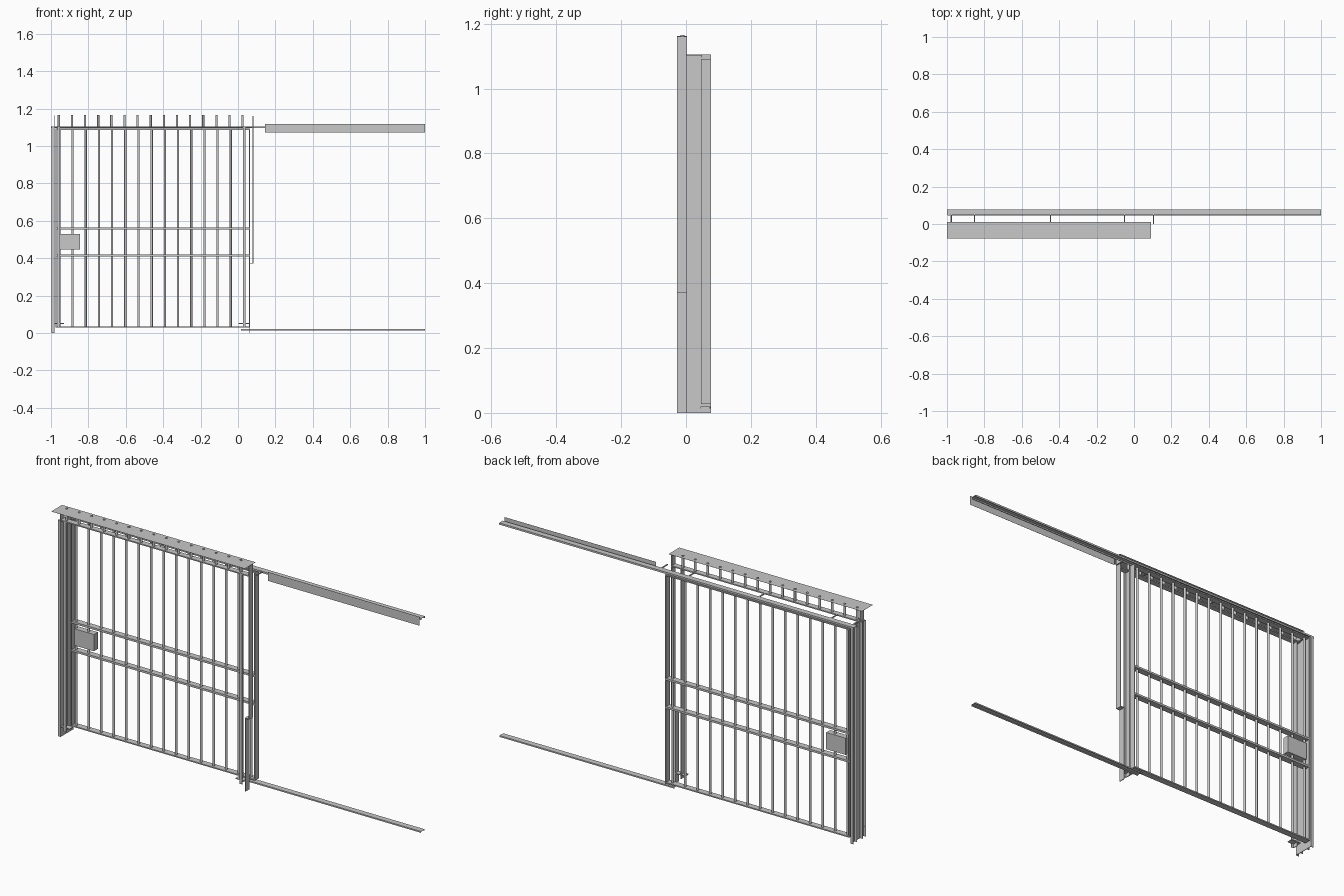
import bpy, bmesh
from mathutils import Matrix

steel = bpy.data.materials.new("steel_grey")
steel.diffuse_color = (0.58, 0.58, 0.58, 1)


def finish(name, bm):
    me = bpy.data.meshes.new(name)
    bm.to_mesh(me)
    bm.free()
    me.materials.append(steel)
    ob = bpy.data.objects.new(name, me)
    bpy.context.collection.objects.link(ob)
    return ob


def boxes(name, *spans):
    """One object from boxes given as (x0, x1, y0, y1, z0, z1)."""
    bm = bmesh.new()
    for x0, x1, y0, y1, z0, z1 in spans:
        m = Matrix.Translation(((x0 + x1) / 2, (y0 + y1) / 2, (z0 + z1) / 2))
        m = m @ Matrix.Diagonal((x1 - x0, y1 - y0, z1 - z0, 1))
        bmesh.ops.create_cube(bm, size=1, matrix=m)
    return finish(name, bm)


def bars(name, xs, y, z0, z1, r=0.0062):
    """A row of upright round bars."""
    bm = bmesh.new()
    for x in xs:
        bmesh.ops.create_cone(bm, cap_ends=True, segments=10, radius1=r, radius2=r,
                              depth=z1 - z0, matrix=Matrix.Translation((x, y, (z0 + z1) / 2)))
    ob = finish(name, bm)
    for p in ob.data.polygons:
        p.use_smooth = abs(p.normal.z) < 0.5
    ob.data.set_sharp_from_angle(angle=0.8)
    return ob


def track(name, x0, x1, y0, y1, z0, z1, t=0.002):
    """Channel open at the bottom."""
    boxes(name, (x0, x1, y0, y1, z1 - t, z1),
          (x0, x1, y0, y0 + t, z0, z1 - t), (x0, x1, y1 - t, y1, z0, z1 - t))


# fixed frame: head plate, transom and short bars poking through the plate
boxes("head_plate", (-1.0, 0.092, -0.077, 0.01, 1.1625, 1.163))
boxes("transom", (-0.99, 0.08, -0.026, 0.003, 1.099, 1.105))
bars("short_bars", [-0.958 + i * 0.0702 for i in range(15)], -0.011, 1.10, 1.166)

# left post: inner web with flanges reaching outward
boxes("left_post", (-0.984, -0.981, -0.028, 0.077, 0.0, 1.103),
      *[(-0.997, -0.984, y, y + 0.003, 0.0, 1.103) for y in (-0.028, 0.0, 0.045, 0.074)],
      (-0.984, -0.981, -0.028, 0.003, 1.10, 1.163))

# fixed jambs with small foot plates
for side, xa, xb in (("left", -0.966, -0.951), ("right", 0.026, 0.041)):
    boxes(side + "_jamb", (xa, xa + 0.003, -0.026, 0.003, 0.03, 1.10),
          (xa, xb, -0.026, -0.023, 0.03, 1.10))
    boxes(side + "_foot", (xa - 0.022, xb + 0.020, -0.026, 0.003, 0.049, 0.053))

# right post: sheet stepping outward at z 0.375
boxes("right_post", (0.078, 0.082, -0.028, 0.003, 0.375, 1.160),
      (0.058, 0.082, -0.028, 0.003, 0.371, 0.375),
      (0.058, 0.062, -0.028, 0.003, 0.0, 0.371))

# overhead track, its brackets and cover plate, floor track
track("top_track", -1.0, 1.0, 0.048, 0.077, 1.096, 1.105)
boxes("track_brackets", *[(x - 0.003, x + 0.003, 0.0, 0.05, 1.101, 1.105)
                          for x in (-0.975, -0.853, -0.446, -0.05, 0.104)])
boxes("track_cover", (0.145, 1.0, 0.034, 0.0345, 1.073, 1.118))
track("floor_track", 0.015, 1.0, 0.045, 0.075, 0.013, 0.02)

# sliding door: stiles, rails, bars and lock box
boxes("door_stiles", (-0.975, -0.970, 0.046, 0.0775, 0.028, 1.092),
      (0.058, 0.063, 0.046, 0.0775, 0.028, 1.092))
boxes("door_rails", *[(-0.970, 0.058, 0.046, 0.0775, z - h, z + h) for z, h in
                      ((0.031, 0.003), (0.415, 0.005), (0.559, 0.005), (1.089, 0.003))])
bars("door_bars", [-0.955 + i * 0.0705 for i in range(15)], 0.0615, 0.03, 1.09)
boxes("lock_box", (-0.955, -0.845, 0.046, 0.0775, 0.445, 0.53))
